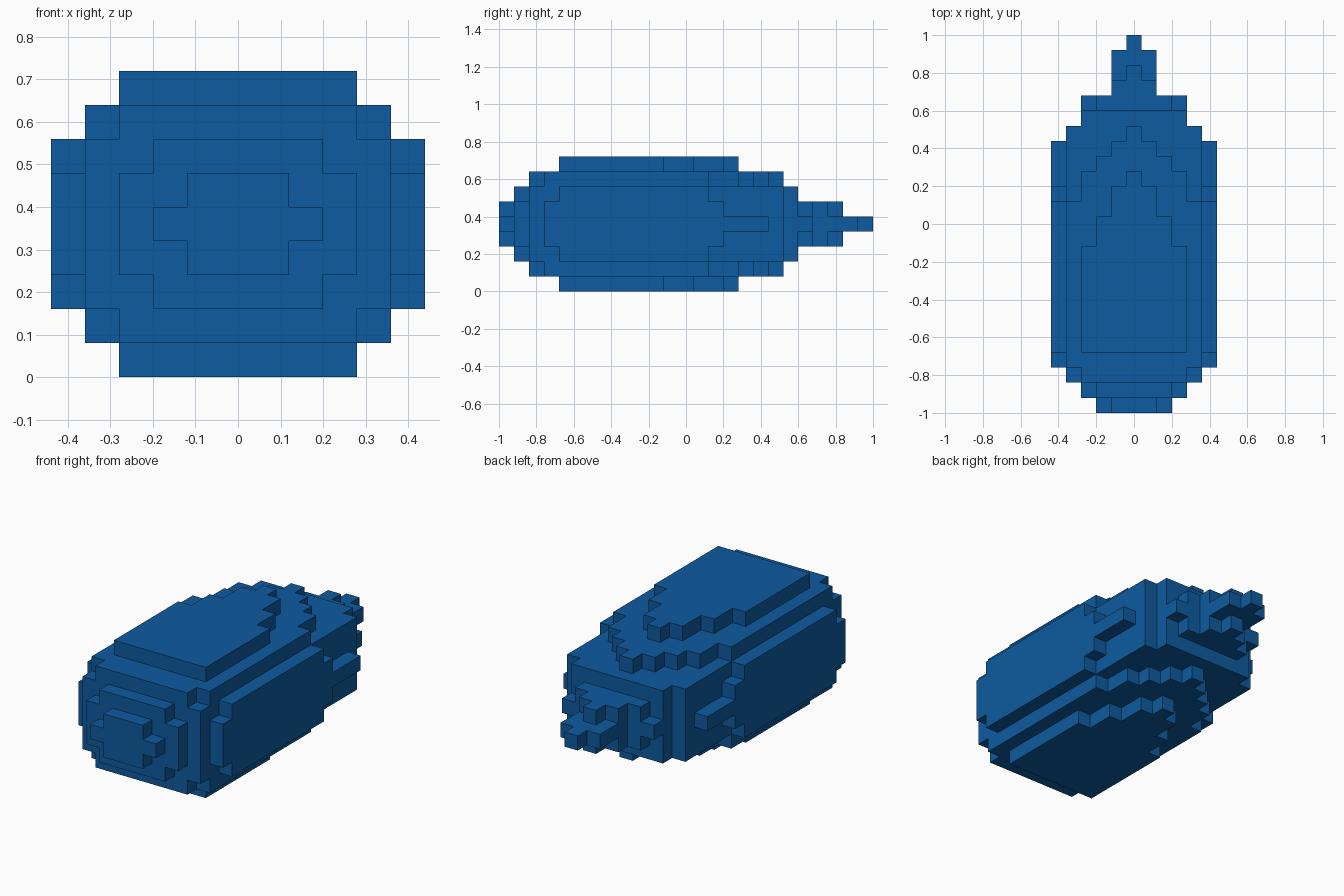
import bpy, bmesh
from mathutils import Vector

cube = bpy.data.objects.get("Cube")
if cube:
    bpy.data.objects.remove(cube, do_unlink=True)

S = 0.08  # block size

blue = bpy.data.materials.new("deep_blue")
blue.use_nodes = True
colour = (0.004, 0.105, 0.35, 1.0)
blue.diffuse_color = colour
blue.node_tree.nodes["Principled BSDF"].inputs["Base Color"].default_value = colour

# Layers outward from the middle one: (half width in blocks, front y, back y)
layers = [
    [(5, -.76, .44), (4, -.84, .52), (3, -.92, .68), (2, -1, .68), (1, -1, .92), (0, -1, 1)],
    [(5, -.76, .20), (4, -.84, .52), (3, -.92, .60), (2, -.92, .68), (1, -1, .76), (0, -1, .84)],
    [(5, -.68, .12), (4, -.84, .52), (3, -.84, .60), (2, -.92, .60)],
    [(4, -.76, .12), (3, -.84, .28), (2, -.84, .36), (1, -.84, .44), (0, -.84, .52)],
    [(3, -.68, -.12), (2, -.68, .04), (1, -.68, .20), (0, -.68, .28)],
]

# Fill the blocks, mirrored left to right and top to bottom
cells = set()
for d, strips in enumerate(layers):
    for half, y0, y1 in strips:
        for j in range(round((y0 + 1) / S), round((y1 + 1) / S)):
            for i in range(-half, half + 1):
                cells.add((i, j, 4 + d))
                cells.add((i, j, 4 - d))

# Skin the blocks: one square wherever a block meets open air
bm = bmesh.new()
for cell in sorted(cells):
    centre = Vector((cell[0] * S, -1 + (cell[1] + .5) * S, (cell[2] + .5) * S))
    for axis in range(3):
        for sign in (-1, 1):
            near = list(cell)
            near[axis] += sign
            if tuple(near) in cells:
                continue
            n, u, v = Vector(), Vector(), Vector()
            n[axis] = sign * S / 2
            u[(axis + 1) % 3] = S / 2
            v[(axis + 2) % 3] = sign * S / 2
            bm.faces.new([bm.verts.new(centre + n + a * u + b * v)
                          for a, b in ((-1, -1), (1, -1), (1, 1), (-1, 1))])
bmesh.ops.remove_doubles(bm, verts=bm.verts[:], dist=0.001)

mesh = bpy.data.meshes.new("block_body")
bm.to_mesh(mesh)
bm.free()
mesh.materials.append(blue)
body = bpy.data.objects.new("block_body", mesh)
bpy.context.collection.objects.link(body)
